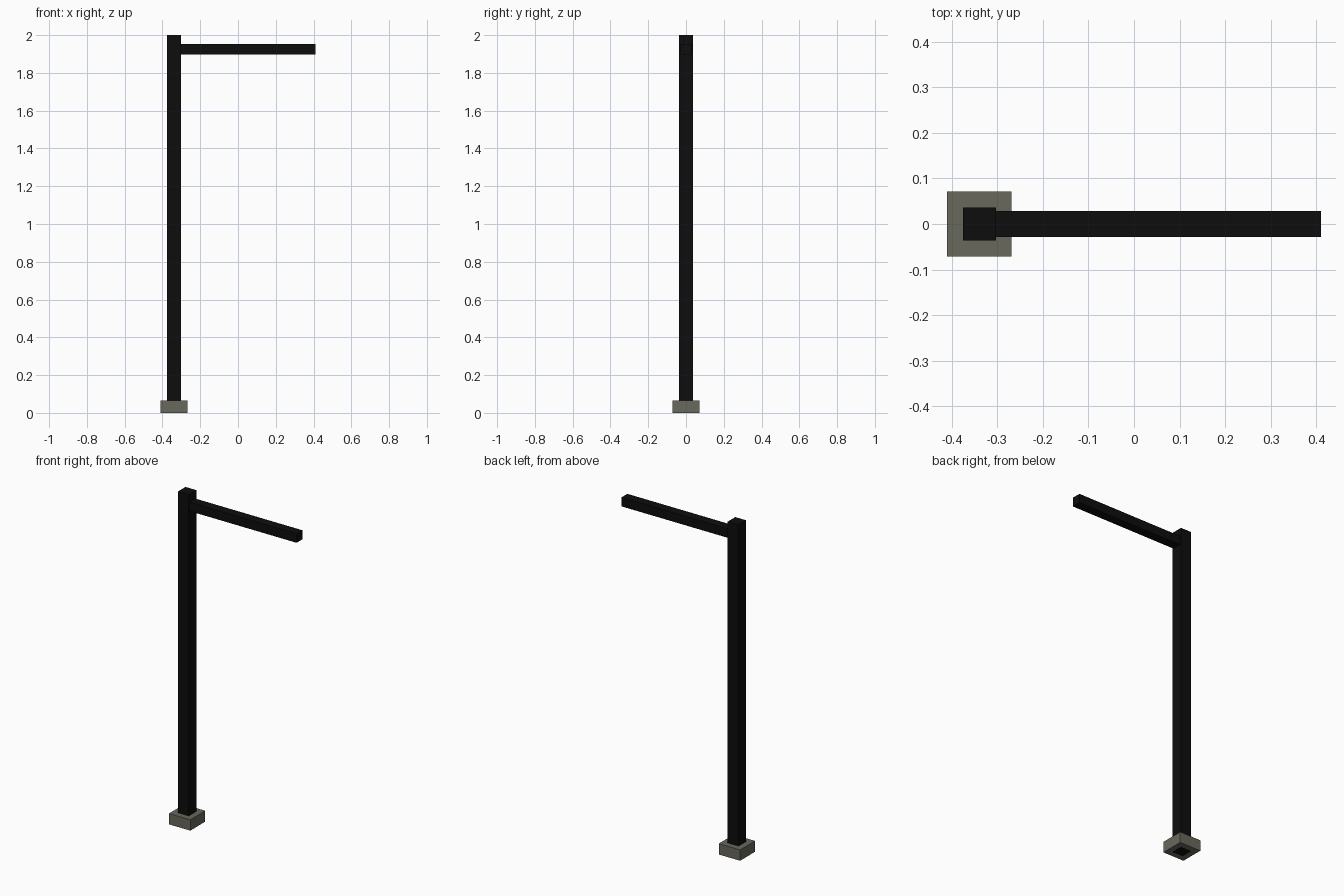
import bpy

if "Cube" in bpy.data.objects:
    bpy.data.objects.remove(bpy.data.objects["Cube"])


def material(name, color):
    mat = bpy.data.materials.new(name)
    mat.diffuse_color = (*color, 1.0)
    mat.use_nodes = True
    mat.node_tree.nodes["Principled BSDF"].inputs["Base Color"].default_value = mat.diffuse_color
    return mat


def box(name, low, high, mat):
    """Axis-aligned box between two opposite corners."""
    size = [h - l for l, h in zip(low, high)]
    centre = [(h + l) / 2 for l, h in zip(low, high)]
    bpy.ops.mesh.primitive_cube_add(size=1, location=centre)
    obj = bpy.context.object
    obj.name = name
    obj.scale = size
    bpy.ops.object.transform_apply(location=False, rotation=False, scale=True)
    obj.data.materials.append(mat)
    return obj


black = material("black_paint", (0.004, 0.004, 0.004))
concrete = material("grey_concrete", (0.14, 0.14, 0.11))

POST_X = -0.339

# Square footing; its underside sits just above the post's end
box("footing", (POST_X - 0.071, -0.071, 0.0005), (POST_X + 0.071, 0.071, 0.066), concrete)

# Upright post running through the footing
box("post", (POST_X - 0.036, -0.036, 0), (POST_X + 0.036, 0.036, 2), black)

# Horizontal arm near the top of the post
box("arm", (POST_X, -0.028, 1.898), (0.41, 0.028, 1.952), black)
